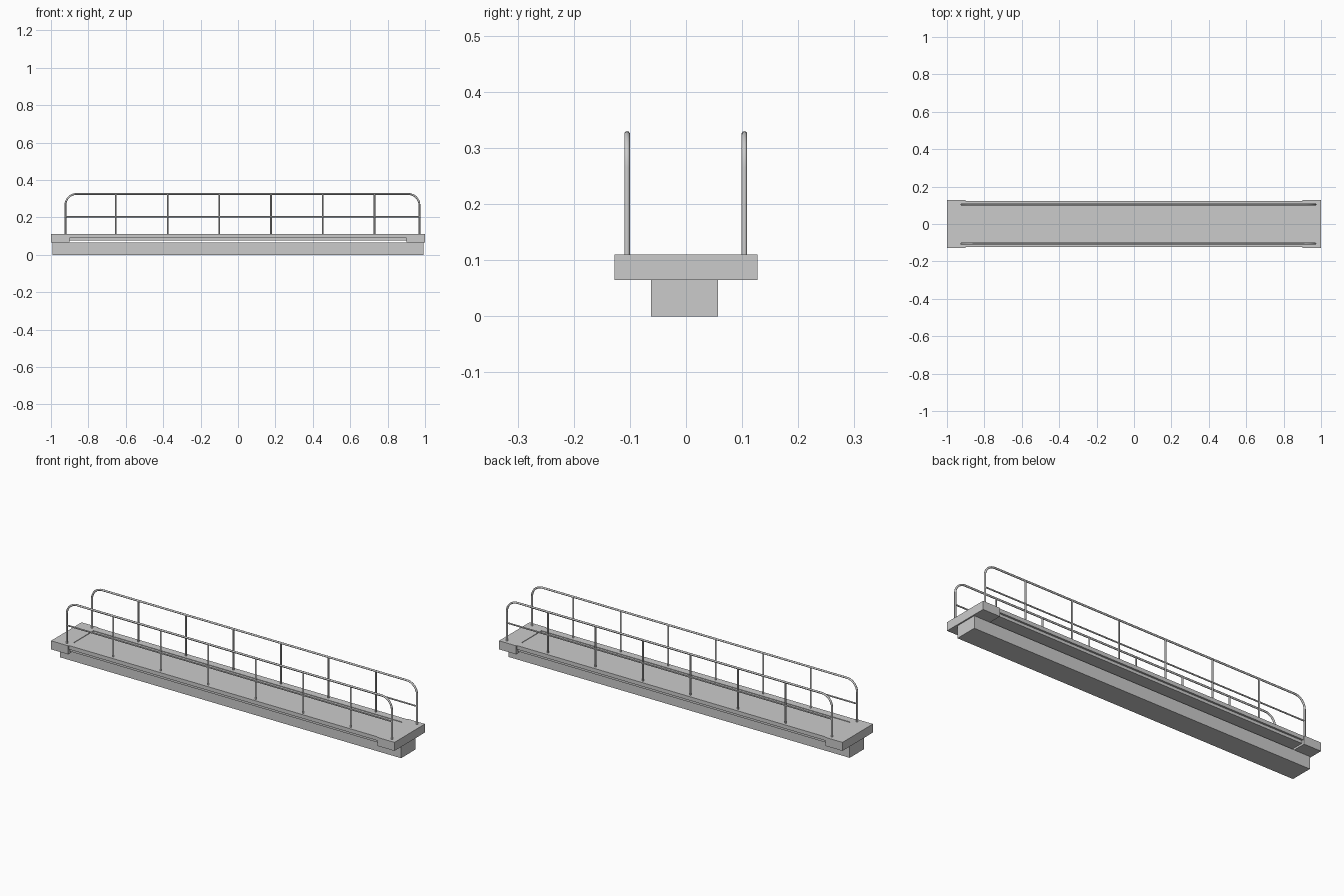
import bpy, math

if "Cube" in bpy.data.objects:
    bpy.data.objects.remove(bpy.data.objects["Cube"])


def box(name, x, y, z):
    bpy.ops.mesh.primitive_cube_add(size=1, location=[(a + b) / 2 for a, b in (x, y, z)])
    ob = bpy.context.object
    ob.name = name
    ob.scale = [b - a for a, b in (x, y, z)]
    bpy.ops.object.transform_apply(location=False, rotation=False, scale=True)
    return ob


def tube(name, points, radius):
    cu = bpy.data.curves.new(name, 'CURVE')
    cu.dimensions = '3D'
    cu.bevel_depth = radius
    cu.bevel_resolution = 3
    cu.use_fill_caps = True
    sp = cu.splines.new('POLY')
    sp.points.add(len(points) - 1)
    for p, co in zip(sp.points, points):
        p.co = (*co, 1)
    ob = bpy.data.objects.new(name, cu)
    bpy.context.collection.objects.link(ob)
    return ob


# Support beam under the walkway
box("support_beam", (-0.993, 0.993), (-0.062, 0.057), (0, 0.066))

# Deep end blocks
for name, x in (("left_end_block", (-1, -0.9)), ("right_end_block", (0.9, 1))):
    box(name, x, (-0.127, 0.127), (0.065, 0.11))

# Slightly recessed walking panel
box("deck_panel", (-0.9, 0.9), (-0.083, 0.083), (0.075, 0.107))

# Stepped edge beams along both sides
profile = [(0.083, 0.075), (0.112, 0.075), (0.112, 0.09), (0.122, 0.09),
           (0.122, 0.11), (0.083, 0.11)]
n = len(profile)
for name, s in (("front_edge_beam", -1), ("back_edge_beam", 1)):
    verts = [(x, s * y, z) for x in (-0.9, 0.9) for y, z in profile]
    faces = [tuple(range(n)), tuple(range(2 * n - 1, n - 1, -1))]
    faces += [(i, i + n, (i + 1) % n + n, (i + 1) % n) for i in range(n)]
    if s > 0:
        faces = [f[::-1] for f in faces]
    me = bpy.data.meshes.new(name)
    me.from_pydata(verts, [], [f[::-1] for f in faces])
    bpy.context.collection.objects.link(bpy.data.objects.new(name, me))

# Handrails: rounded outer hoop, middle rail and posts
x0, x1, top, r = -0.923, 0.97, 0.325, 0.06
for side, y in (("front", -0.105), ("back", 0.104)):
    path = [(x0, y, 0.105)]
    for cx, start in ((x0 + r, 180), (x1 - r, 90)):
        for i in range(9):
            a = math.radians(start - i * 90 / 8)
            path.append((cx + r * math.cos(a), y, top - r + r * math.sin(a)))
    path.append((x1, y, 0.105))
    tube(side + "_handrail", path, 0.005)
    tube(side + "_middle_rail", [(x0, y, 0.204), (x1, y, 0.204)], 0.004)
    for i in range(6):
        x = -0.653 + i * 0.2766
        tube(f"{side}_post_{i + 1}", [(x, y, 0.105), (x, y, top)], 0.0045)
